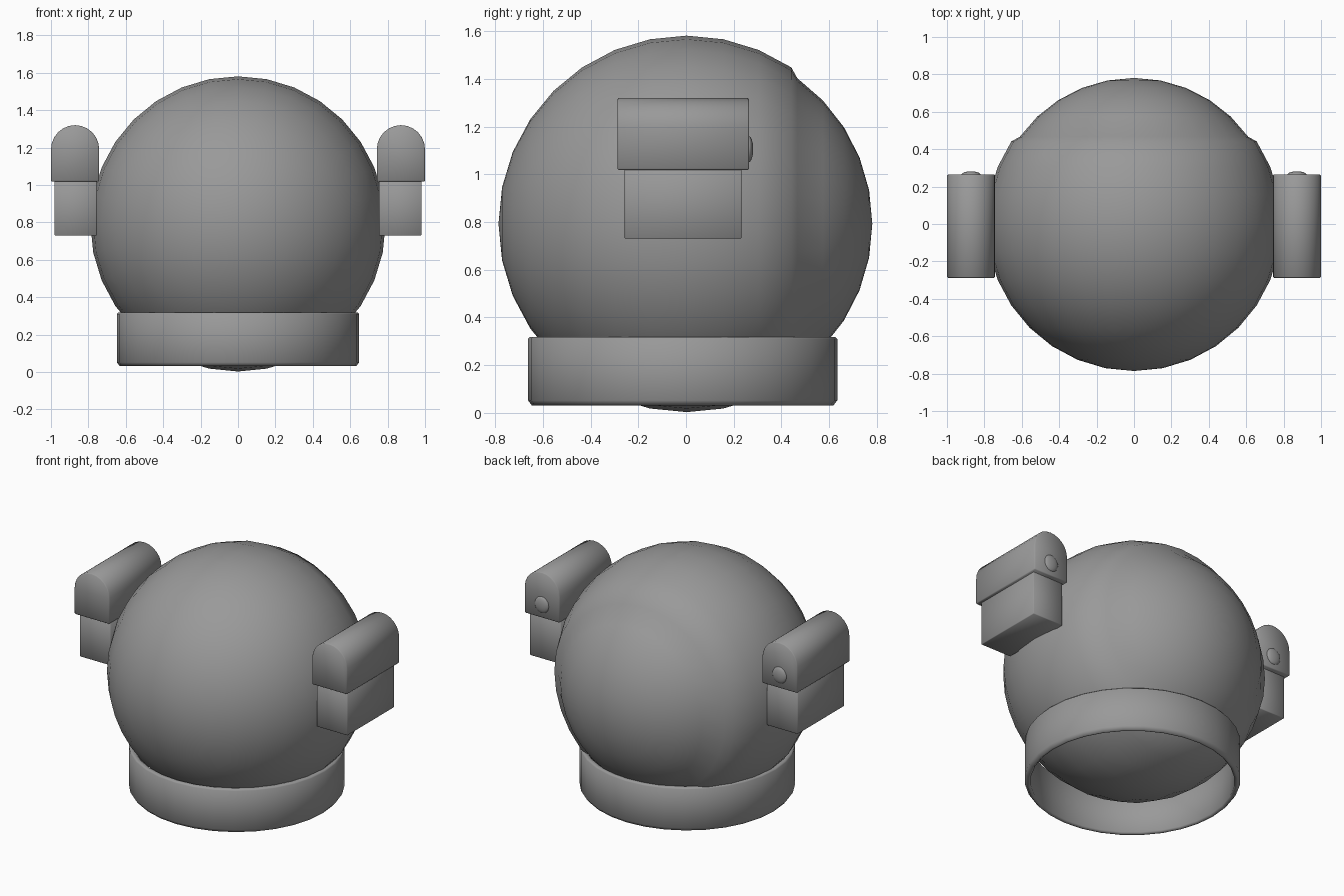
import bpy, bmesh
from math import sin, cos, pi, radians
from mathutils import Vector, Matrix

if "Cube" in bpy.data.objects:
    bpy.data.objects.remove(bpy.data.objects["Cube"])

grey = bpy.data.materials.new("dark_grey")
grey.diffuse_color = (0.32, 0.32, 0.32, 1)
grey.use_nodes = True
grey.node_tree.nodes["Principled BSDF"].inputs["Base Color"].default_value = grey.diffuse_color


def finish(name, bm, angle=180):
    bmesh.ops.remove_doubles(bm, verts=bm.verts, dist=1e-4)
    bmesh.ops.recalc_face_normals(bm, faces=bm.faces)
    mesh = bpy.data.meshes.new(name)
    bm.to_mesh(mesh)
    bm.free()
    mesh.materials.append(grey)
    obj = bpy.data.objects.new(name, mesh)
    bpy.context.collection.objects.link(obj)
    mesh.shade_smooth()
    mesh.set_sharp_from_angle(angle=radians(angle))
    return obj


def lathe(name, profile, centre, axis, closed=False, steps=32):
    """Revolve (radius, height) points about the y or z axis."""
    bm = bmesh.new()
    pts = [Vector((r, h, 0)) if axis == 'Y' else Vector((r, 0, h)) for r, h in profile]
    verts = [bm.verts.new(p + Vector(centre)) for p in pts]
    edges = [bm.edges.new(pair) for pair in zip(verts, verts[1:])]
    if closed:
        edges.append(bm.edges.new((verts[-1], verts[0])))
    bmesh.ops.spin(bm, geom=verts + edges, cent=centre,
                   axis=(0, 1, 0) if axis == 'Y' else (0, 0, 1),
                   angle=2 * pi, steps=steps)
    return finish(name, bm)


def arc(radius, start, end, n, shift=0):
    """Points on a circle; the angle is measured up from the equator."""
    out = []
    for i in range(n + 1):
        a = radians(start + (end - start) * i / n)
        out.append((max(radius * cos(a), 0), radius * sin(a) + shift))
    return out


def prism(name, outline, y0, y1, bevel):
    """Extrude an x-z outline along y and soften its edges."""
    bm = bmesh.new()
    face = bm.faces.new([bm.verts.new((x, y0, z)) for x, z in outline])
    new = bmesh.ops.extrude_face_region(bm, geom=[face])['geom']
    bmesh.ops.translate(bm, vec=(0, y1 - y0, 0),
                        verts=[v for v in new if isinstance(v, bmesh.types.BMVert)])
    bmesh.ops.recalc_face_normals(bm, faces=bm.faces)
    sharp = [e for e in bm.edges if e.calc_face_angle(0) > radians(40)]
    bmesh.ops.bevel(bm, geom=sharp, offset=bevel, segments=1, profile=0.5, affect='EDGES')
    return finish(name, bm)


def mirrored(obj):
    obj.modifiers.new("mirror", 'MIRROR').use_axis[0] = True


# Helmet shell and domed visor in one skin, stepping in at the +y opening
skin = arc(0.789, -90, 33.75, 11) + arc(0.75, 35.5, 90, 5, shift=0.028)
lathe("helmet_shell_and_visor", skin, (0, 0.003, 0.792), 'Y')

# Neck ring
ring = [(0.612, 0.04), (0.622, 0.031), (0.632, 0.031), (0.648, 0.052),
        (0.648, 0.31), (0.64, 0.318), (0.62, 0.318), (0.612, 0.31)]
lathe("neck_ring", ring, (0, -0.014, 0), 'Z', closed=True)

# Side lamp housings with arched tops
arch = [(0.742, 1.018), (1.0, 1.018)]
arch += [(0.871 + 0.129 * cos(pi * i / 12), 1.19 + 0.13 * sin(pi * i / 12))
         for i in range(13)]
mirrored(prism("lamp_housing", arch, -0.288, 0.265, 0.006))

# Boxes under the housings
box = [(0.755, 0.73), (0.982, 0.73), (0.982, 1.03), (0.755, 1.03)]
mirrored(prism("lamp_bracket", box, -0.257, 0.233, 0.004))

# Round studs on the +y ends
bm = bmesh.new()
bmesh.ops.create_uvsphere(bm, u_segments=20, v_segments=12, radius=0.055,
                          matrix=Matrix.Translation((0.871, 0.262, 1.105))
                          @ Matrix.Diagonal((0.95, 0.36, 1, 1)))
mirrored(finish("lamp_stud", bm))
